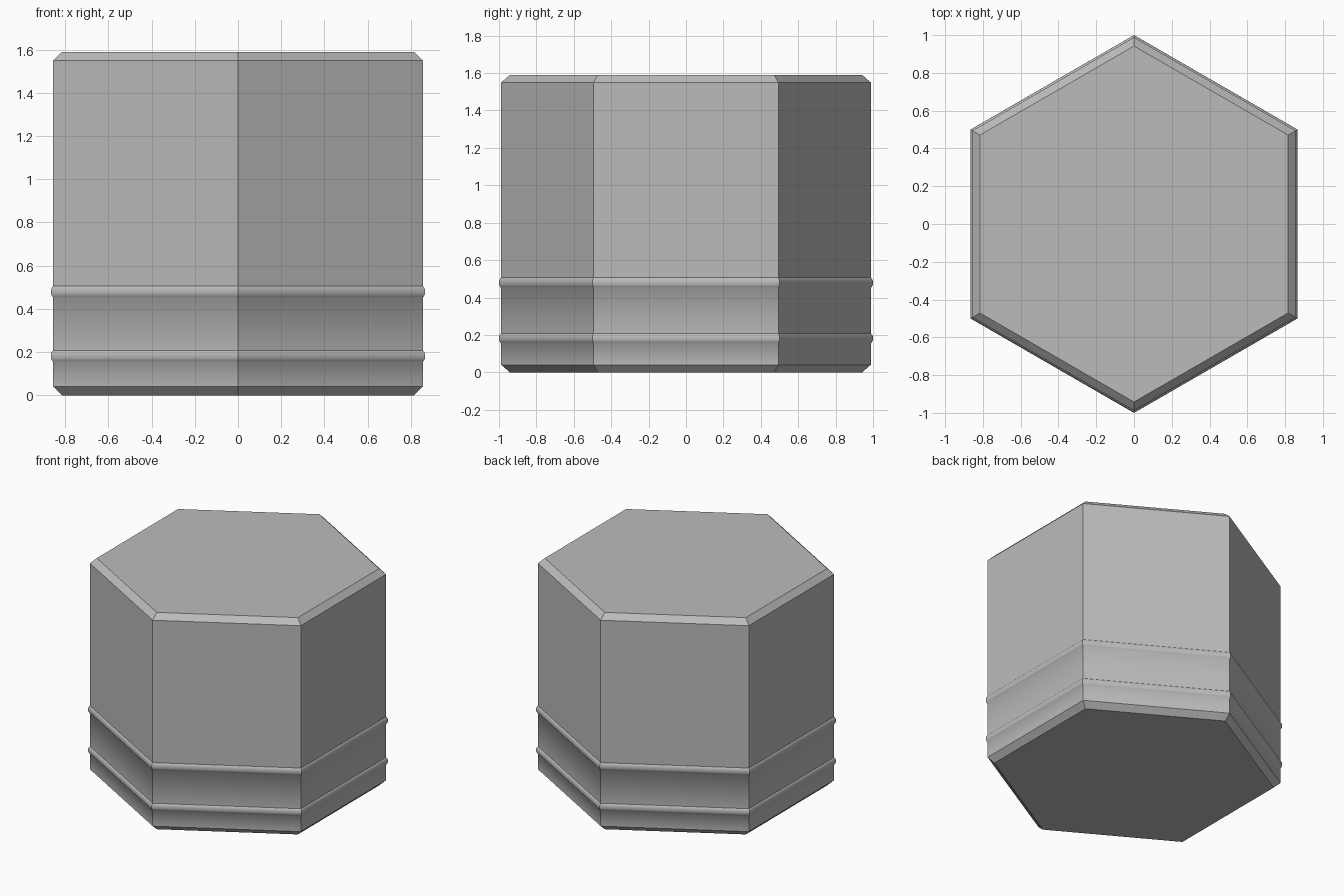
import bpy, bmesh
from math import cos, sin, pi

cube = bpy.data.objects.get("Cube")
if cube:
    bpy.data.objects.remove(cube, do_unlink=True)

SIDES = 6
BODY = 0.988      # corner radius of the body
BEAD = 0.012      # how far a bead stands out at the corners
HEIGHT = 1.59
CHAMFER = 0.04
INSET = 0.046

grey = bpy.data.materials.new("plain grey")
grey.use_nodes = True
colour = (0.5, 0.5, 0.5, 1)
grey.diffuse_color = colour
grey.node_tree.nodes["Principled BSDF"].inputs["Base Color"].default_value = colour


def bead(bottom, top):
    """Rounded ridge: blends in from below, creased along its top."""
    h = top - bottom
    steps = ((0, 0), (0.12, 0.55), (0.3, 0.95), (0.5, 1), (0.7, 0.95), (0.88, 0.55), (1, 0))
    return [(BODY + BEAD * out, bottom + h * up, up == 1) for up, out in steps]


# Side profile from bottom to top: radius, height, sharp ring
profile = [(BODY - INSET, 0, True), (BODY, CHAMFER, True)]
profile += bead(0.155, 0.208) + bead(0.452, 0.506)
profile += [(BODY, HEIGHT - CHAMFER, True), (BODY - INSET, HEIGHT, True)]

# Hexagonal body swept from the profile
bm = bmesh.new()
rings = []
for radius, z, sharp in profile:
    angles = [pi / 2 + 2 * pi * i / SIDES for i in range(SIDES)]
    rings.append([bm.verts.new((radius * cos(a), radius * sin(a), z)) for a in angles])
for low, high in zip(rings, rings[1:]):
    for i in range(SIDES):
        j = (i + 1) % SIDES
        bm.faces.new((low[i], low[j], high[j], high[i]))
bm.faces.new(rings[0][::-1])
bm.faces.new(rings[-1])

# Smooth shading over the beads, sharp corners and chamfers
for face in bm.faces:
    face.smooth = True
for ring, (radius, z, sharp) in zip(rings, profile):
    for i in range(SIDES):
        bm.edges.get((ring[i], ring[i - 1])).smooth = not sharp
for low, high in zip(rings, rings[1:]):
    for a, b in zip(low, high):
        bm.edges.get((a, b)).smooth = False

mesh = bpy.data.meshes.new("hexagonal_body")
bm.to_mesh(mesh)
bm.free()
mesh.materials.append(grey)
body = bpy.data.objects.new("hexagonal_body", mesh)
bpy.context.collection.objects.link(body)
